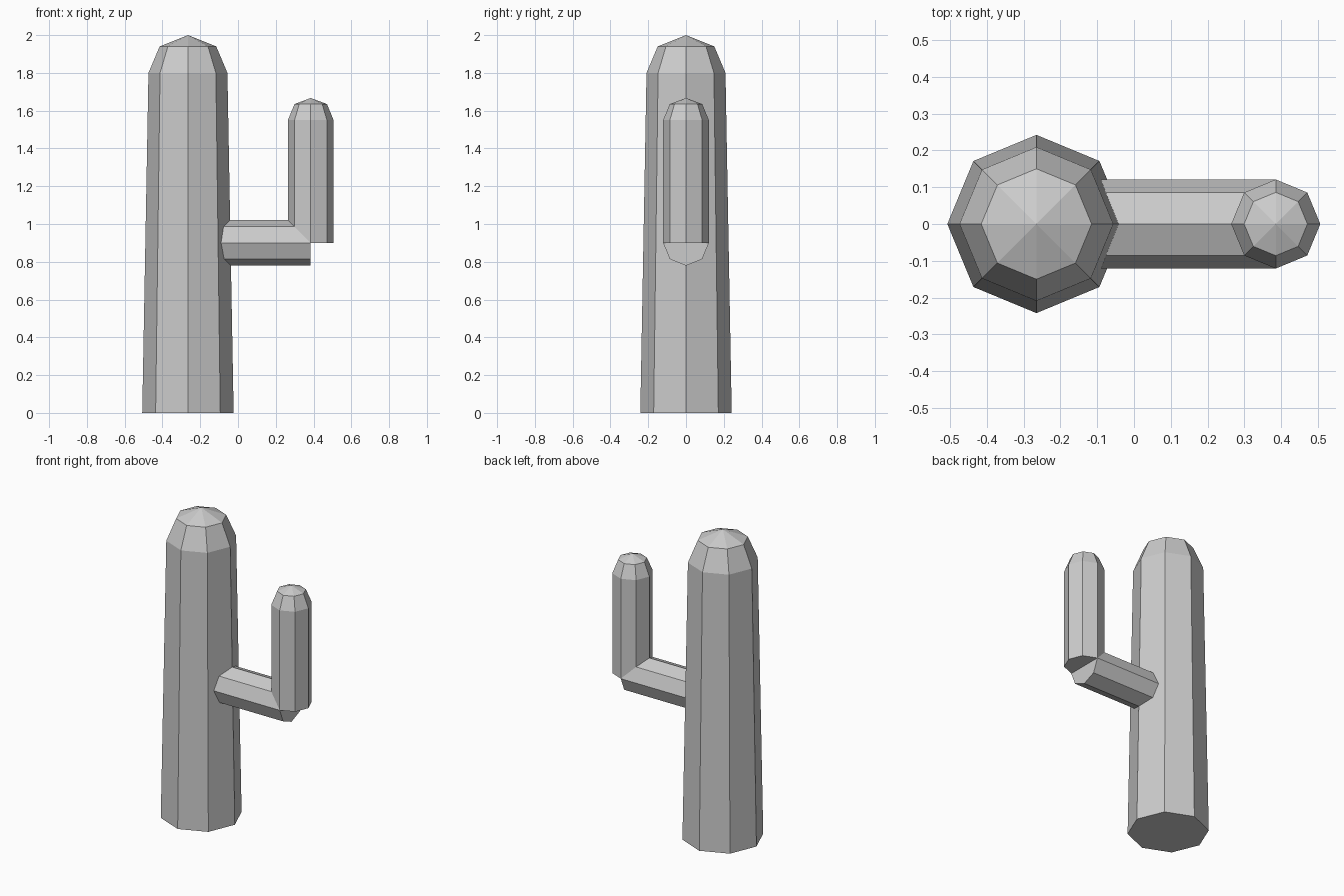
import bpy, bmesh, math
from mathutils import Matrix

if "Cube" in bpy.data.objects:
    bpy.data.objects.remove(bpy.data.objects["Cube"])

SIDES = 8


def lathe(name, profile, matrix):
    """Eight-sided solid from (radius, height) pairs; radius 0 makes a point."""
    bm = bmesh.new()
    rings = []
    for r, z in profile:
        if r == 0:
            rings.append([bm.verts.new((0, 0, z))])
        else:
            rings.append([bm.verts.new((r * math.cos(math.tau * i / SIDES),
                                        r * math.sin(math.tau * i / SIDES), z))
                          for i in range(SIDES)])
    for a, b in zip(rings, rings[1:]):
        for i in range(SIDES):
            j = (i + 1) % SIDES
            if len(b) == 1:
                bm.faces.new((a[i], a[j], b[0]))
            else:
                bm.faces.new((a[i], a[j], b[j], b[i]))
    # flat end caps
    bm.faces.new(rings[0][::-1])
    if len(rings[-1]) > 1:
        bm.faces.new(rings[-1])
    bmesh.ops.recalc_face_normals(bm, faces=bm.faces)
    mesh = bpy.data.meshes.new(name)
    bm.to_mesh(mesh)
    bm.free()
    obj = bpy.data.objects.new(name, mesh)
    obj.matrix_world = matrix
    bpy.context.collection.objects.link(obj)
    return obj


TRUNK_X, ARM_X, ARM_Z, ARM_R = -0.265, 0.385, 0.9, 0.121

# tapered trunk with a faceted dome
lathe("cactus_trunk", [(0.242, 0), (0.209, 1.8), (0.15, 1.94), (0, 2.0)],
      Matrix.Translation((TRUNK_X, 0, 0)))

# upright arm with a matching dome
lathe("arm_upright", [(ARM_R, 0), (ARM_R, 0.65), (0.086, 0.735), (0, 0.767)],
      Matrix.Translation((ARM_X, 0, ARM_Z)))

# horizontal arm running out from the trunk's core
lathe("arm_branch", [(ARM_R, 0), (ARM_R, ARM_X - TRUNK_X)],
      Matrix.Translation((TRUNK_X, 0, ARM_Z)) @ Matrix.Rotation(math.pi / 2, 4, 'Y'))
